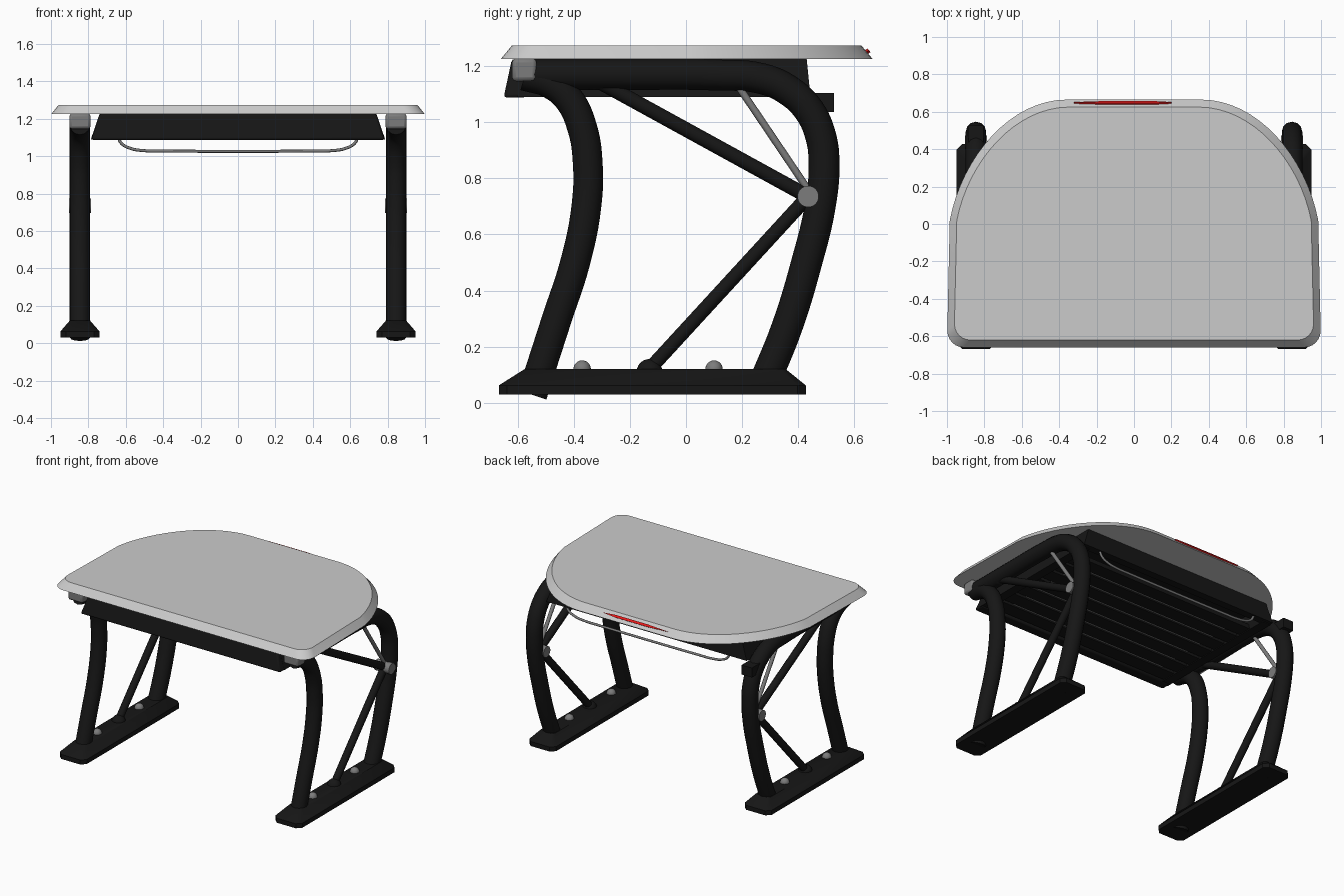
import bpy, bmesh, math
from mathutils import Vector

if "Cube" in bpy.data.objects:
    bpy.data.objects.remove(bpy.data.objects["Cube"])


def material(name, rgb):
    m = bpy.data.materials.new(name)
    m.diffuse_color = (*rgb, 1)
    m.use_nodes = True
    m.node_tree.nodes["Principled BSDF"].inputs["Base Color"].default_value = m.diffuse_color
    return m


BLACK = material("black", (0.008, 0.008, 0.008))
RED = material("red", (0.8, 0.01, 0.01))
STEEL = material("steel", (0.2, 0.2, 0.2))


def finish(ob, mat=None, smooth=True):
    if mat:
        ob.data.materials.append(mat)
    bpy.ops.object.select_all(action='DESELECT')
    ob.select_set(True)
    bpy.context.view_layer.objects.active = ob
    if ob.type == 'CURVE':
        bpy.ops.object.convert(target='MESH')
    if smooth:
        bpy.ops.object.shade_smooth_by_angle(angle=math.radians(35))
    return bpy.context.object


def loft(name, low, high, mat=None, bevel=0):
    """Solid between two matching closed loops."""
    bm = bmesh.new()
    a = [bm.verts.new(p) for p in low]
    b = [bm.verts.new(p) for p in high]
    n = len(a)
    bm.faces.new(a[::-1])
    bm.faces.new(b)
    for i in range(n):
        j = (i + 1) % n
        bm.faces.new((a[i], a[j], b[j], b[i]))
    bmesh.ops.recalc_face_normals(bm, faces=bm.faces)
    me = bpy.data.meshes.new(name)
    bm.to_mesh(me)
    bm.free()
    ob = bpy.data.objects.new(name, me)
    bpy.context.collection.objects.link(ob)
    if bevel:
        mod = ob.modifiers.new("bevel", 'BEVEL')
        mod.width, mod.segments = bevel, 2
    return finish(ob, mat)


def block(name, z0, z1, r0, r1=None, mat=None, bevel=0):
    """Tapered box; r = (x0, x1, y0, y1) at the bottom and at the top."""
    ring = lambda r, z: [(r[0], r[2], z), (r[1], r[2], z), (r[1], r[3], z), (r[0], r[3], z)]
    return loft(name, ring(r0, z0), ring(r1 or r0, z1), mat, bevel)


def tube(name, pts, radius, mat, curved=True):
    cu = bpy.data.curves.new(name, 'CURVE')
    cu.dimensions = '3D'
    cu.bevel_depth, cu.bevel_resolution = radius, 4
    cu.use_fill_caps = True
    cu.resolution_u = 6
    sp = cu.splines.new('BEZIER')
    sp.bezier_points.add(len(pts) - 1)
    for bp, p in zip(sp.bezier_points, pts):
        bp.co = p
        bp.handle_left_type = bp.handle_right_type = 'AUTO' if curved else 'VECTOR'
    ob = bpy.data.objects.new(name, cu)
    bpy.context.collection.objects.link(ob)
    return finish(ob, mat)


def ball(name, loc, r, mat):
    bpy.ops.mesh.primitive_uv_sphere_add(segments=20, ring_count=12, radius=r, location=loc)
    bpy.context.object.name = name
    return finish(bpy.context.object, mat)


# Desk top: rounded front corners, big sweeping back corners
half = []
for i in range(7):
    t = math.radians(-90 + 15 * i)
    half.append((0.91 + 0.088 * math.cos(t), -0.57 + 0.09 * math.sin(t)))
p0, p1, p2, p3 = Vector((0.985, 0.02)), Vector((0.92, 0.36)), Vector((0.66, 0.665)), Vector((0.36, 0.665))
for i in range(17):
    t = i / 16
    half.append(tuple(p0 * (1-t)**3 + p1 * 3*t*(1-t)**2 + p2 * 3*t*t*(1-t) + p3 * t**3))
outline = half + [(-x, y) for x, y in reversed(half)]
loft("desk_top", [(x, y, 1.225) for x, y in outline],
     [(x * 0.962, y * 0.94, 1.273) for x, y in outline])

# Red accent strip on the back edge
strip = [(-0.32, 0.0), (-0.15, -0.008), (0.1, -0.008), (0.2, 0.0), (0.1, 0.008), (-0.15, 0.008)]
loft("red_accent", [(x, 0.643 - v * 0.7, 1.25 + v * 0.8) for x, v in strip],
     [(x, 0.652 - v * 0.7, 1.256 + v * 0.8) for x, v in strip], RED)

# Tray under the top: walls flare outward toward the bottom
block("tray_front", 1.087, 1.226, (-0.785, 0.785, -0.65, -0.57), (-0.74, 0.74, -0.62, -0.57), BLACK, 0.012)
block("tray_back", 1.095, 1.226, (-0.785, 0.785, 0.39, 0.443), (-0.74, 0.74, 0.39, 0.43), BLACK)
for s in (-1, 1):
    lo, hi = sorted((0.72 * s, 0.785 * s)), sorted((0.70 * s, 0.74 * s))
    block("tray_side", 1.09, 1.226, (*lo, -0.6, 0.42), (*hi, -0.6, 0.42), BLACK)
block("tray_lining", 1.19, 1.226, (-0.72, 0.72, -0.58, 0.40), None, BLACK)
for i in range(7):
    y = -0.56 + i * 0.125
    block("tray_slat", 1.095, 1.125, (-0.73, 0.73, y, y + 0.1), None, BLACK)
for i in range(6):
    y = -0.447 + i * 0.125
    block("tray_groove", 1.105, 1.12, (-0.62, 0.62, y - 0.013, y + 0.013), None, STEEL)

# Bent rail hanging at the back
rail = [(0.64, 1.10), (0.625, 1.07), (0.58, 1.043), (0.5, 1.029), (0.4, 1.027)]
tube("hanging_rail", [(x, 0.425, z) for x, z in rail] + [(-x, 0.425, z) for x, z in rail[::-1]],
     0.008, STEEL)

# Leg frames, one per side
front = [(-0.548, 0.028), (-0.46, 0.3), (-0.395, 0.5), (-0.355, 0.7), (-0.35, 0.85),
         (-0.37, 0.98), (-0.42, 1.085), (-0.49, 1.14), (-0.575, 1.165)]
back = [(0.27, 0.05), (0.36, 0.27), (0.43, 0.5), (0.478, 0.7), (0.492, 0.85), (0.48, 0.95),
        (0.44, 1.04), (0.37, 1.11), (0.27, 1.155), (0.1, 1.168), (-0.2, 1.17), (-0.55, 1.17)]
for s in (-1, 1):
    X = 0.845 * s
    at = lambda y, z: (X, y, z)
    tube("front_leg", [at(*p) for p in front], 0.053, BLACK)
    tube("back_leg", [at(*p) for p in back], 0.055, BLACK)

    # Foot: chamfered plinth
    def foot_ring(hw, y0, y1, c, z):
        return [(X + x, y, z) for x, y in (
            (-hw + c, y0), (hw - c, y0), (hw, y0 + c), (hw, y1 - c),
            (hw - c, y1), (-hw + c, y1), (-hw, y1 - c), (-hw, y0 + c))]
    loft("foot_base", foot_ring(0.105, -0.667, 0.427, 0.03, 0.03),
         foot_ring(0.105, -0.667, 0.427, 0.03, 0.062), BLACK)
    loft("foot_top", foot_ring(0.105, -0.667, 0.427, 0.03, 0.062),
         foot_ring(0.055, -0.575, 0.355, 0.02, 0.12), BLACK)
    for y in (-0.37, 0.1):
        ball("foot_bolt", at(y, 0.12), 0.031, STEEL)

    # Braces meeting at the pivot on the back leg
    tube("lower_brace", [at(-0.13, 0.12), at(0.435, 0.735)], 0.025, BLACK, False)
    tube("upper_brace", [at(0.435, 0.735), at(-0.33, 1.155)], 0.026, BLACK, False)
    tube("thin_rod", [at(0.445, 0.745), at(0.185, 1.13)], 0.013, STEEL, False)
    ball("lower_joint", at(-0.13, 0.11), 0.046, BLACK)
    ball("upper_joint", at(-0.335, 1.16), 0.046, BLACK)
    bpy.ops.mesh.primitive_cylinder_add(vertices=28, radius=0.038, depth=0.118,
                                        location=at(0.435, 0.735), rotation=(0, math.pi / 2, 0))
    bpy.context.object.name = "pivot"
    finish(bpy.context.object, STEEL)

    # Mount between the leg and the top
    block("top_mount", 1.145, 1.227, (X - 0.057, X + 0.057, -0.62, -0.532), None, STEEL, 0.015)

# Small clamp on the left back leg
block("leg_clamp", 1.036, 1.103, (-0.885, -0.805, 0.40, 0.527), None, BLACK)
